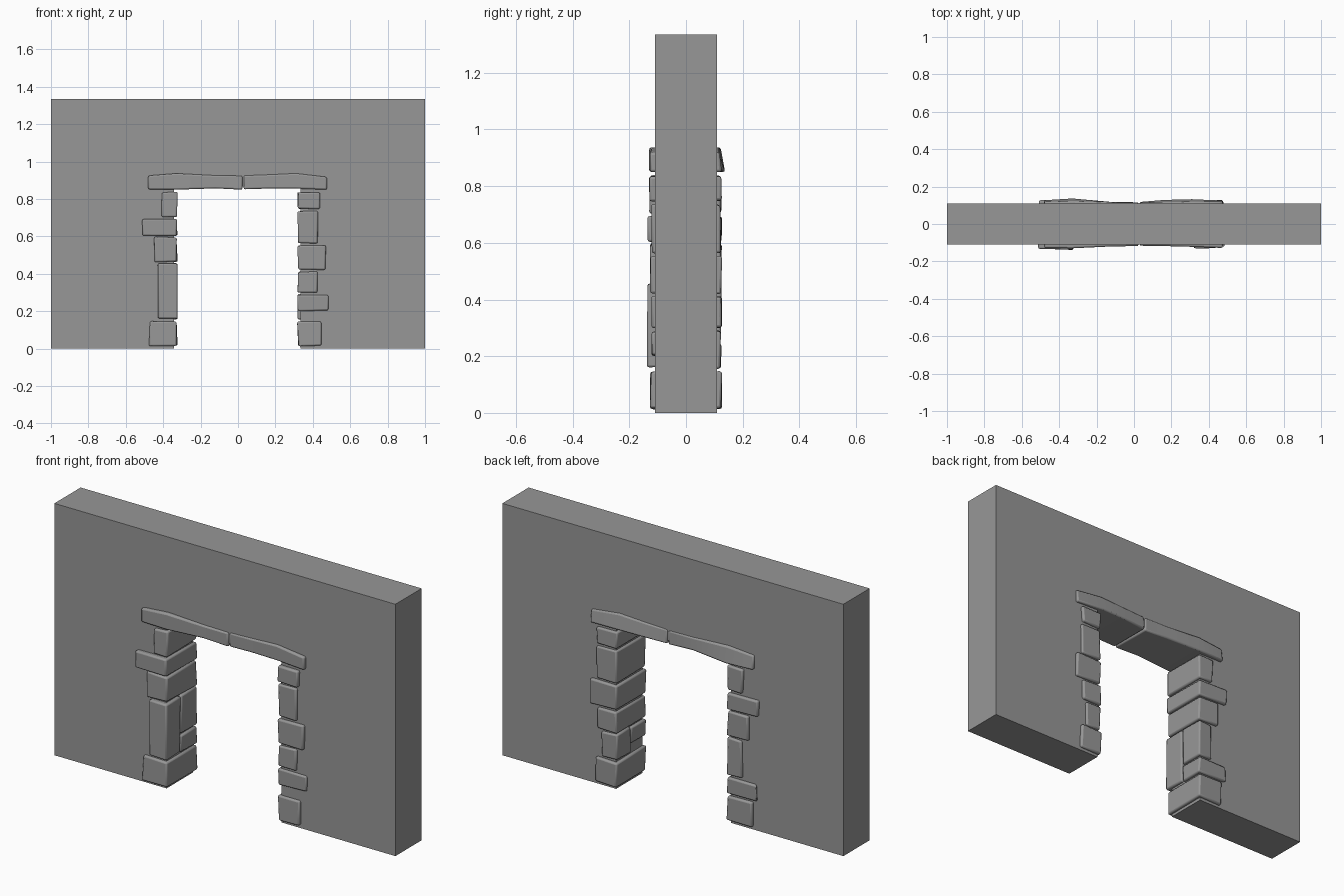
import bpy, bmesh, random

random.seed(4)
cube = bpy.data.objects.get("Cube")
if cube:
    bpy.data.objects.remove(cube)

grey = bpy.data.materials.new("stone grey")
grey.use_nodes = True
colour = (0.31, 0.31, 0.31, 1)
grey.diffuse_color = colour
grey.node_tree.nodes["Principled BSDF"].inputs["Base Color"].default_value = colour


def add_object(name, bm):
    bmesh.ops.recalc_face_normals(bm, faces=bm.faces)
    mesh = bpy.data.meshes.new(name)
    bm.to_mesh(mesh)
    bm.free()
    mesh.materials.append(grey)
    obj = bpy.data.objects.new(name, mesh)
    bpy.context.collection.objects.link(obj)
    return obj


def soften(obj, width):
    mod = obj.modifiers.new("worn edges", 'BEVEL')
    mod.width, mod.segments = width, 2
    mod.limit_method, mod.angle_limit = 'ANGLE', 0.7
    bpy.ops.object.select_all(action='DESELECT')
    obj.select_set(True)
    bpy.context.view_layer.objects.active = obj
    bpy.ops.object.shade_smooth_by_angle(angle=0.5)


def stone(name, side, inner, front_w, back_w, z0, z1, y0, y1):
    """Hewn block whose width may differ between the front and back faces."""
    bm = bmesh.new()
    bmesh.ops.create_cube(bm, size=1)
    for v in bm.verts:
        x, y, z = v.co
        width = front_w if y < 0 else back_w
        outer = x > 0
        v.co = (side * (inner + width * outer) + random.uniform(-.004, .004),
                (y0 if y < 0 else y1) + random.uniform(-.003, .003),
                (z0 if z < 0 else z1) + random.uniform(-.003, .003))
    soften(add_object(name, bm), 0.008)


def lintel(name, sections):
    """Long block lofted through sections: x, bottom, top, front, back low, back high."""
    bm = bmesh.new()
    rings = []
    for x, z0, z1, yf, yb, yt in sections:
        rings.append([bm.verts.new(p) for p in
                      ((x, yf, z0), (x, yb, z0), (x, yt, z1), (x, yf, z1))])
    for a, b in zip(rings, rings[1:]):
        for i in range(4):
            j = (i + 1) % 4
            bm.faces.new((a[i], a[j], b[j], b[i]))
    bm.faces.new(rings[0])
    bm.faces.new(rings[-1])
    soften(add_object(name, bm), 0.008)


# Wall slab with the doorway cut into its outline
outline = [(-1, 0), (-.342, 0), (-.342, .868), (.333, .868), (.333, 0),
           (1, 0), (1, 1.335), (-1, 1.335)]
bm = bmesh.new()
face = bm.faces.new([bm.verts.new((x, -.11, z)) for x, z in outline])
slab = bmesh.ops.extrude_face_region(bm, geom=[face])
for v in slab["geom"]:
    if isinstance(v, bmesh.types.BMVert):
        v.co.y = .11
add_object("wall", bm)

# Right jamb (-x): front width, back width, bottom, top, front y, back y
for i, s in enumerate([
        (.148, .148, .015, .145, -.125, .125),
        (.105, .105, .160, .457, -.136, -.015),
        (.090, .175, .157, .245, -.010, .125),
        (.085, .085, .258, .455, -.010, .122),
        (.122, .122, .465, .596, -.125, .124),
        (.183, .183, .606, .692, -.135, .126),
        (.084, .090, .705, .837, -.128, .122)]):
    stone(f"right_jamb_stone_{i + 1}", -1, .326, *s)

# Left jamb (+x)
for i, s in enumerate([
        (.123, .125, .015, .145, -.125, .125),
        (.168, .150, .203, .287, -.122, .000),
        (.090, .090, .155, .290, .005, .122),
        (.102, .115, .300, .411, -.122, .124),
        (.146, .160, .422, .552, -.124, .125),
        (.104, .122, .562, .734, -.122, .122),
        (.116, .118, .747, .836, -.130, .124)]):
    stone(f"left_jamb_stone_{i + 1}", 1, .320, *s)

# Two lintel blocks meeting above the opening
lintel("right_lintel", [
    (-.48, .852, .925, -.128, .128, .118),
    (-.33, .850, .937, -.130, .138, .122),
    (-.12, .857, .926, -.120, .118, .116),
    (.024, .850, .924, -.118, .116, .115)])
lintel("left_lintel", [
    (.030, .852, .926, -.116, .118, .114),
    (.16, .856, .930, -.118, .130, .116),
    (.31, .856, .937, -.122, .134, .118),
    (.475, .850, .918, -.128, .126, .118)])
